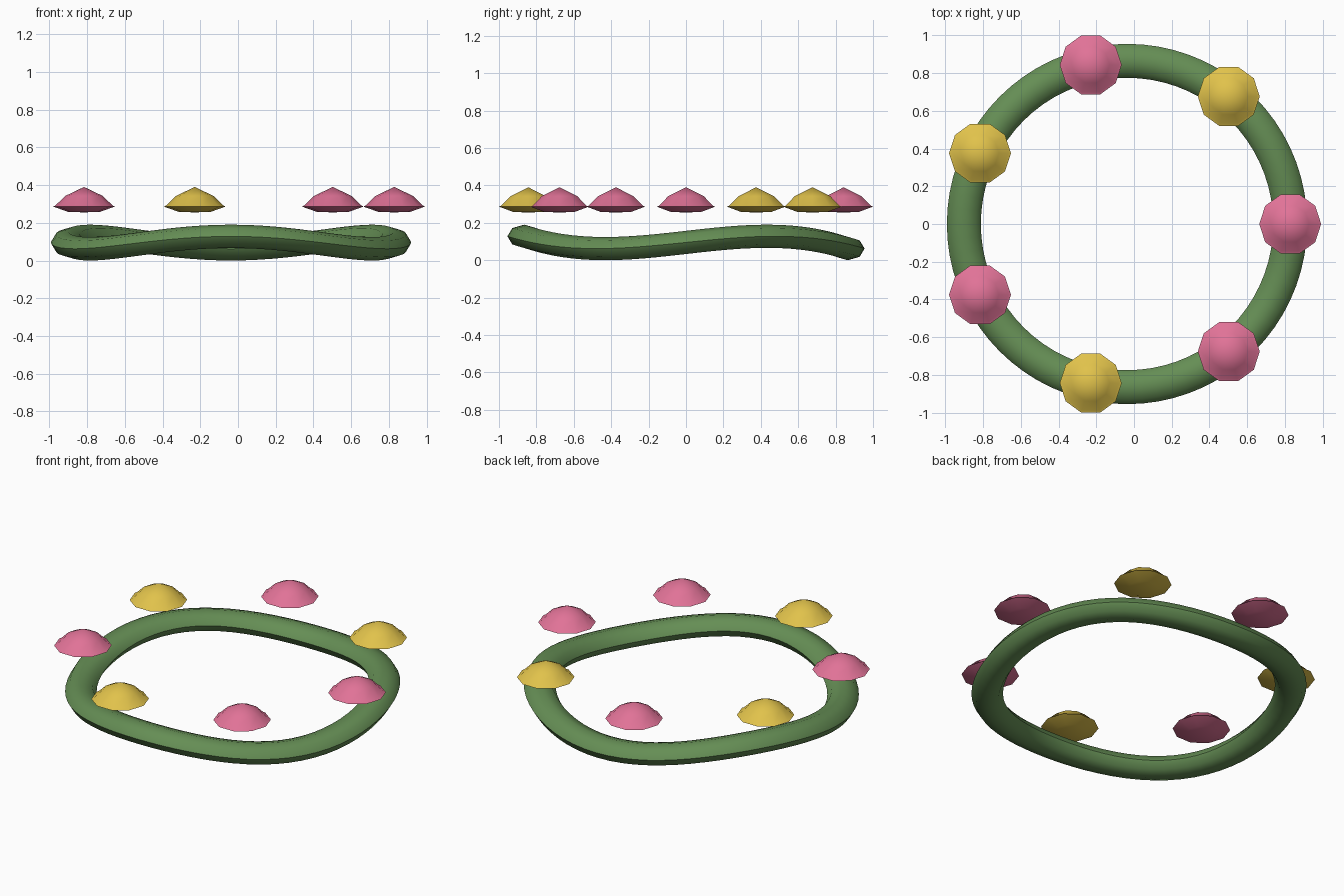
import bpy, bmesh, math

if "Cube" in bpy.data.objects:
    bpy.data.objects.remove(bpy.data.objects["Cube"])

CX, R = -0.037, 0.865      # wreath centre and radius


def material(name, rgb):
    m = bpy.data.materials.new(name)
    m.diffuse_color = (*rgb, 1)
    m.use_nodes = True
    m.node_tree.nodes["Principled BSDF"].inputs["Base Color"].default_value = m.diffuse_color
    return m


green = material("leaf green", (0.13, 0.27, 0.09))
pink = material("blossom pink", (0.75, 0.17, 0.31))
yellow = material("blossom yellow", (0.75, 0.54, 0.07))


def finish(name, bm, mat, angle):
    bmesh.ops.recalc_face_normals(bm, faces=bm.faces[:])
    me = bpy.data.meshes.new(name)
    bm.to_mesh(me)
    bm.free()
    me.materials.append(mat)
    ob = bpy.data.objects.new(name, me)
    bpy.context.collection.objects.link(ob)
    bpy.ops.object.select_all(action='DESELECT')
    ob.select_set(True)
    bpy.context.view_layer.objects.active = ob
    bpy.ops.object.shade_smooth_by_angle(angle=math.radians(angle))
    return ob


# wavy vine ring with a flattened eight-sided section
bm = bmesh.new()
N, S = 72, 8
rings = []
for i in range(N):
    a = math.tau * i / N
    zc = 0.095 + 0.033 * math.sin(3 * a)
    ring = []
    for j in range(S):
        t = math.tau * j / S
        r = R + 0.09 * math.cos(t)
        ring.append(bm.verts.new((CX + r * math.cos(a), r * math.sin(a),
                                  zc + 0.062 * math.sin(t))))
    rings.append(ring)
for i in range(N):
    p, q = rings[i], rings[(i + 1) % N]
    for j in range(S):
        k = (j + 1) % S
        bm.faces.new((p[j], q[j], q[k], p[k]))
finish("vine_ring", bm, green, 60)

# ten-sided blossom: shallow base, thin lip and domed top
profile = [(0.085, 0.258), (0.164, 0.286), (0.151, 0.292), (0.10, 0.342)]


def blossom(name, x, y, mat):
    bm = bmesh.new()
    rows = [[bm.verts.new((x + r * math.cos(math.tau * j / 10),
                           y + r * math.sin(math.tau * j / 10), z))
             for j in range(10)] for r, z in profile]
    bottom = bm.verts.new((x, y, 0.255))
    top = bm.verts.new((x, y, 0.39))
    for j in range(10):
        k = (j + 1) % 10
        for p, q in zip(rows, rows[1:]):
            bm.faces.new((p[j], p[k], q[k], q[j]))
        bm.faces.new((bottom, rows[0][k], rows[0][j]))
        bm.faces.new((top, rows[-1][j], rows[-1][k]))
    finish(name, bm, mat, 35)


# seven blossoms evenly round the ring, alternating colours
for i in range(7):
    a = math.tau * i / 7
    blossom(f"blossom_{i + 1}", CX + R * math.cos(a), R * math.sin(a),
            yellow if i % 2 else pink)
